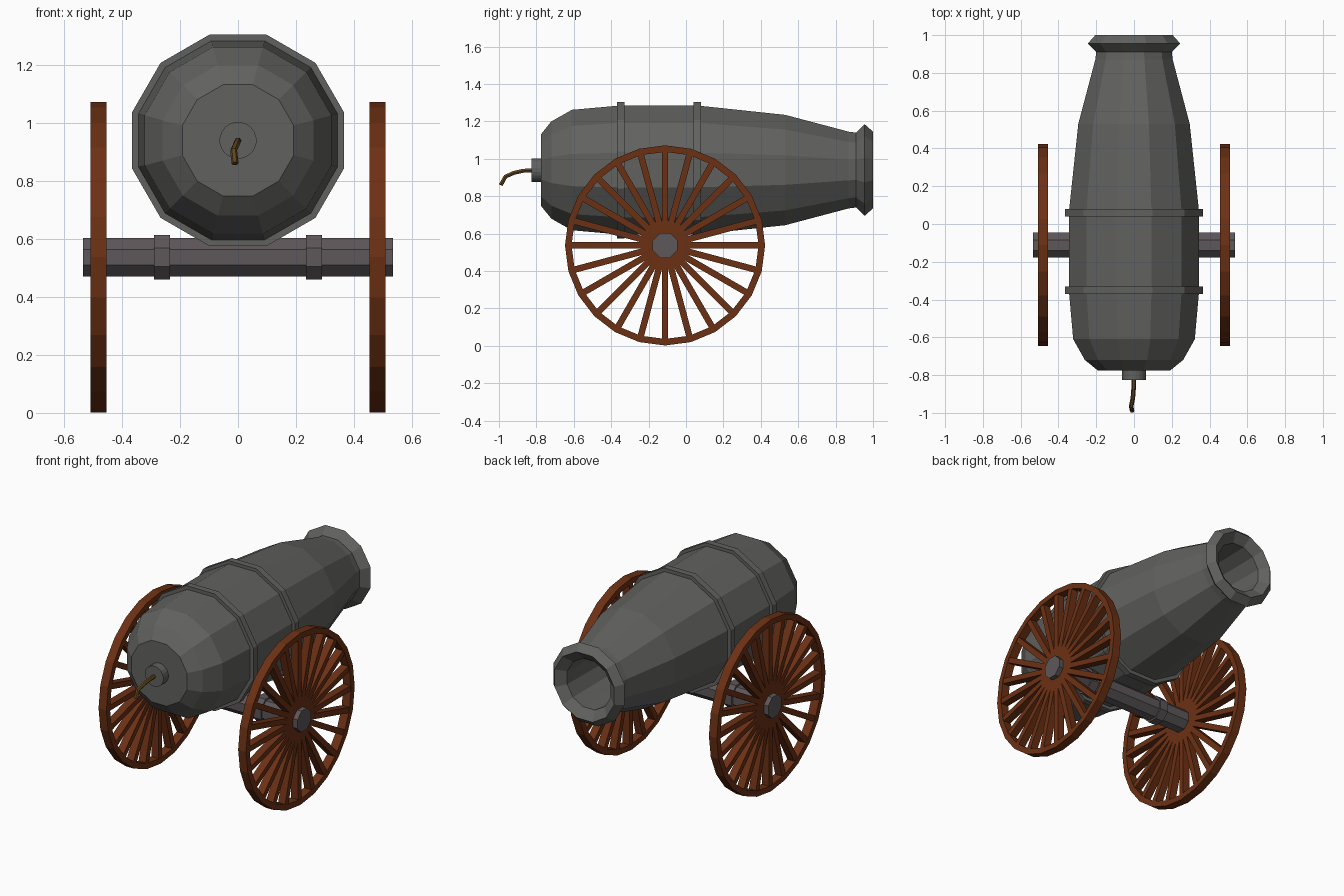
import bpy, bmesh, math
from mathutils import Matrix, Vector

if "Cube" in bpy.data.objects:
    bpy.data.objects.remove(bpy.data.objects["Cube"])


def material(name, rgb):
    m = bpy.data.materials.new(name)
    m.diffuse_color = (*rgb, 1)
    m.use_nodes = True
    m.node_tree.nodes["Principled BSDF"].inputs["Base Color"].default_value = m.diffuse_color
    return m


IRON = material("dark_iron", (0.12, 0.12, 0.115))
AXLE = material("axle_iron", (0.11, 0.095, 0.1))
WOOD = material("red_wood", (0.15, 0.03, 0.007))
ROPE = material("rope", (0.12, 0.06, 0.012))


def make_object(name, bm, mat):
    bmesh.ops.recalc_face_normals(bm, faces=bm.faces)
    me = bpy.data.meshes.new(name)
    bm.to_mesh(me)
    bm.free()
    me.materials.append(mat)
    ob = bpy.data.objects.new(name, me)
    bpy.context.collection.objects.link(ob)
    return ob


def lathe(bm, profile, sides, axis, centre, flat=True, closed=False):
    """Sweep (position, radius) points round the x or y axis.
    With flat=True the radius is measured to the middle of each side."""
    k = 1 / math.cos(math.pi / sides) if flat else 1
    off = math.pi / sides if flat else 0
    c = Vector(centre)
    rings = []
    for p, r in profile:
        ring = []
        for i in range(sides):
            a = off + math.tau * i / sides
            u, w = r * k * math.cos(a), r * k * math.sin(a)
            ring.append(bm.verts.new(c + Vector((u, p, w) if axis == 'y' else (p, u, w))))
        rings.append(ring)
    pairs = list(zip(rings, rings[1:]))
    if closed:
        pairs.append((rings[-1], rings[0]))
    for a, b in pairs:
        for i in range(sides):
            j = (i + 1) % sides
            bm.faces.new((a[i], a[j], b[j], b[i]))
    if not closed:
        bm.faces.new(rings[0])
        bm.faces.new(rings[-1])


def turned(name, profile, sides, axis, centre, mat, **kw):
    bm = bmesh.new()
    lathe(bm, profile, sides, axis, centre, **kw)
    return make_object(name, bm, mat)


BARREL = (0, 0, 0.94)
HUB = (0, -0.112, 0.537)

# Barrel with flared muzzle and hollow bore
turned("barrel", [(-0.775, 0.192), (-0.72, 0.26), (-0.61, 0.322), (-0.35, 0.345),
                  (0.06, 0.345), (0.53, 0.295), (0.87, 0.205), (0.91, 0.2),
                  (0.955, 0.245), (1.0, 0.205), (0.955, 0.15), (0.5, 0.14)],
       12, 'y', BARREL, IRON)

# Reinforcing bands
for name, y in (("rear_band", -0.35), ("front_band", 0.06)):
    turned(name, [(y - 0.02, 0.335), (y - 0.02, 0.365), (y + 0.02, 0.365), (y + 0.02, 0.335)],
           12, 'y', BARREL, IRON, closed=True)

# Breech plug
turned("breech_plug", [(-0.825, 0.063), (-0.765, 0.063)], 20, 'y', BARREL, IRON)

# Fuse
cu = bpy.data.curves.new("fuse", 'CURVE')
cu.dimensions = '3D'
cu.bevel_depth = 0.012
cu.bevel_resolution = 1
cu.use_fill_caps = True
path = [(0, -0.80, 0.94), (-0.002, -0.87, 0.936), (-0.006, -0.92, 0.925),
        (-0.015, -0.965, 0.905), (-0.01, -0.99, 0.86)]
sp = cu.splines.new('POLY')
sp.points.add(len(path) - 1)
for pt, co in zip(sp.points, path):
    pt.co = (*co, 1)
sp.use_smooth = False
cu.materials.append(ROPE)
fuse = bpy.data.objects.new("fuse", cu)
bpy.context.collection.objects.link(fuse)
bpy.context.view_layer.objects.active = fuse
fuse.select_set(True)
bpy.ops.object.convert(target='MESH')

# Axle and its collars
turned("axle", [(-0.535, 0.066), (0.535, 0.066)], 8, 'x', HUB, AXLE)
for side, s in (("left", -1), ("right", 1)):
    x = s * 0.262
    turned(side + "_axle_collar", [(x - 0.028, 0.077), (x + 0.028, 0.077)], 8, 'x', HUB, AXLE)

# Wheels: rim plus 24 spokes that merge into a solid hub
for side, s in (("left", -1), ("right", 1)):
    bm = bmesh.new()
    x = s * 0.481
    c = Vector(HUB) + Vector((x, 0, 0))
    lathe(bm, [(-0.027, 0.5), (-0.027, 0.535), (0.027, 0.535), (0.027, 0.5)],
          24, 'x', c, flat=False, closed=True)
    for i in range(24):
        m = (Matrix.Translation(c) @ Matrix.Rotation(math.tau * i / 24, 4, 'X')
             @ Matrix.Translation((0, 0, 0.28)) @ Matrix.Diagonal((0.048, 0.034, 0.455, 1)))
        bmesh.ops.create_cube(bm, size=1, matrix=m)
    make_object(side + "_wheel", bm, WOOD)
